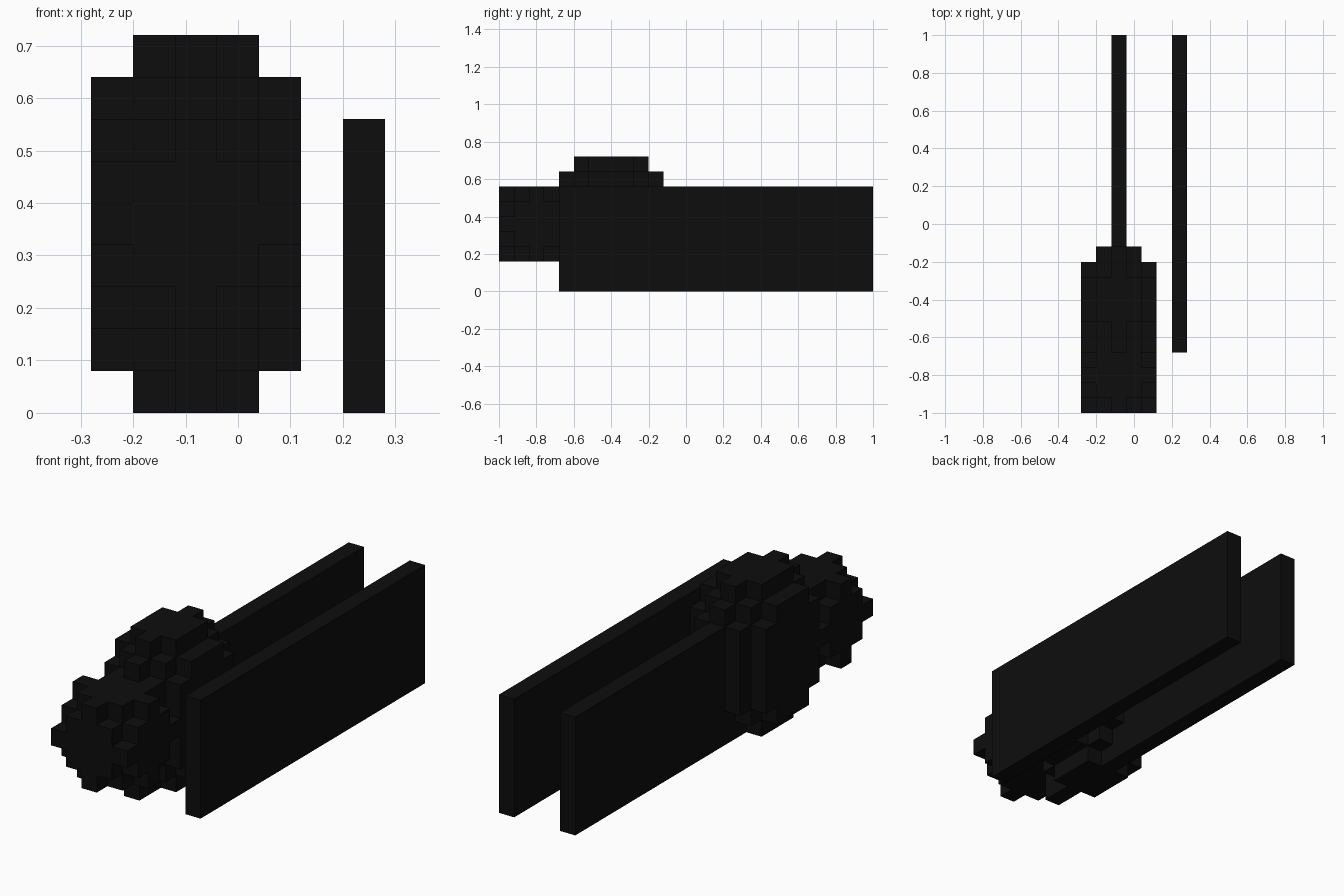
import bpy, bmesh
from mathutils import Vector

if "Cube" in bpy.data.objects:
    bpy.data.objects.remove(bpy.data.objects["Cube"])

U = 0.08                              # edge of one cube
ORIGIN = Vector((-0.28, -1.0, 0.0))   # corner of cell (0, 0, 0)

black = bpy.data.materials.new("near_black")
black.diffuse_color = (0.004, 0.004, 0.004, 1)
black.use_nodes = True
black.node_tree.nodes["Principled BSDF"].inputs["Base Color"].default_value = black.diffuse_color


def finish(name, bm):
    bmesh.ops.recalc_face_normals(bm, faces=bm.faces)
    mesh = bpy.data.meshes.new(name)
    bm.to_mesh(mesh)
    bm.free()
    mesh.materials.append(black)
    obj = bpy.data.objects.new(name, mesh)
    bpy.context.collection.objects.link(obj)


def box(name, lo, hi):
    """Plain block between two cell corners."""
    bm = bmesh.new()
    bmesh.ops.create_cube(bm, size=1)
    lo, hi = Vector(lo), Vector(hi)
    for v in bm.verts:
        v.co = ORIGIN + U * Vector([(l + h) / 2 + c * (h - l)
                                    for l, h, c in zip(lo, hi, v.co)])
    finish(name, bm)


def blob(name, center, half, reach, inside=lambda x, y, z: True):
    """Stepped ball of cubes; only the outer faces are made."""
    cells = set()
    for x in range(-half[0], half[0] + 1):
        for y in range(-half[1], half[1] + 1):
            for z in range(-half[2], half[2] + 1):
                a = (abs(x), abs(y), abs(z))
                if sum(a) <= reach and inside(*a):
                    cells.add((x + center[0], y + center[1], z + center[2]))
    bm = bmesh.new()
    for cell in cells:
        for axis in range(3):
            for side in (0, 1):
                near = list(cell)
                near[axis] += 2 * side - 1
                if tuple(near) in cells:
                    continue
                verts = []
                for s, t in ((0, 0), (1, 0), (1, 1), (0, 1)):
                    p = Vector(cell)
                    p[axis] += side
                    p[(axis + 1) % 3] += s
                    p[(axis + 2) % 3] += t
                    verts.append(bm.verts.new(ORIGIN + U * p))
                if not side:
                    verts.reverse()
                bm.faces.new(verts)
    bmesh.ops.remove_doubles(bm, verts=bm.verts, dist=0.001)
    finish(name, bm)


# Small stepped ball at the front
blob("front_ball", (2, 2, 4), (2, 2, 2), 4)
# Larger stepped ball behind it, with its widest cells kept off the ends and the top
blob("rear_ball", (2, 7, 4), (2, 3, 4), 6,
     lambda x, y, z: not (x == 2 and (y == 3 or z == 4)))
# Two long upright panels
for name, col in (("middle_panel", 2), ("side_panel", 6)):
    box(name, (col, 4, 0), (col + 1, 25, 7))
